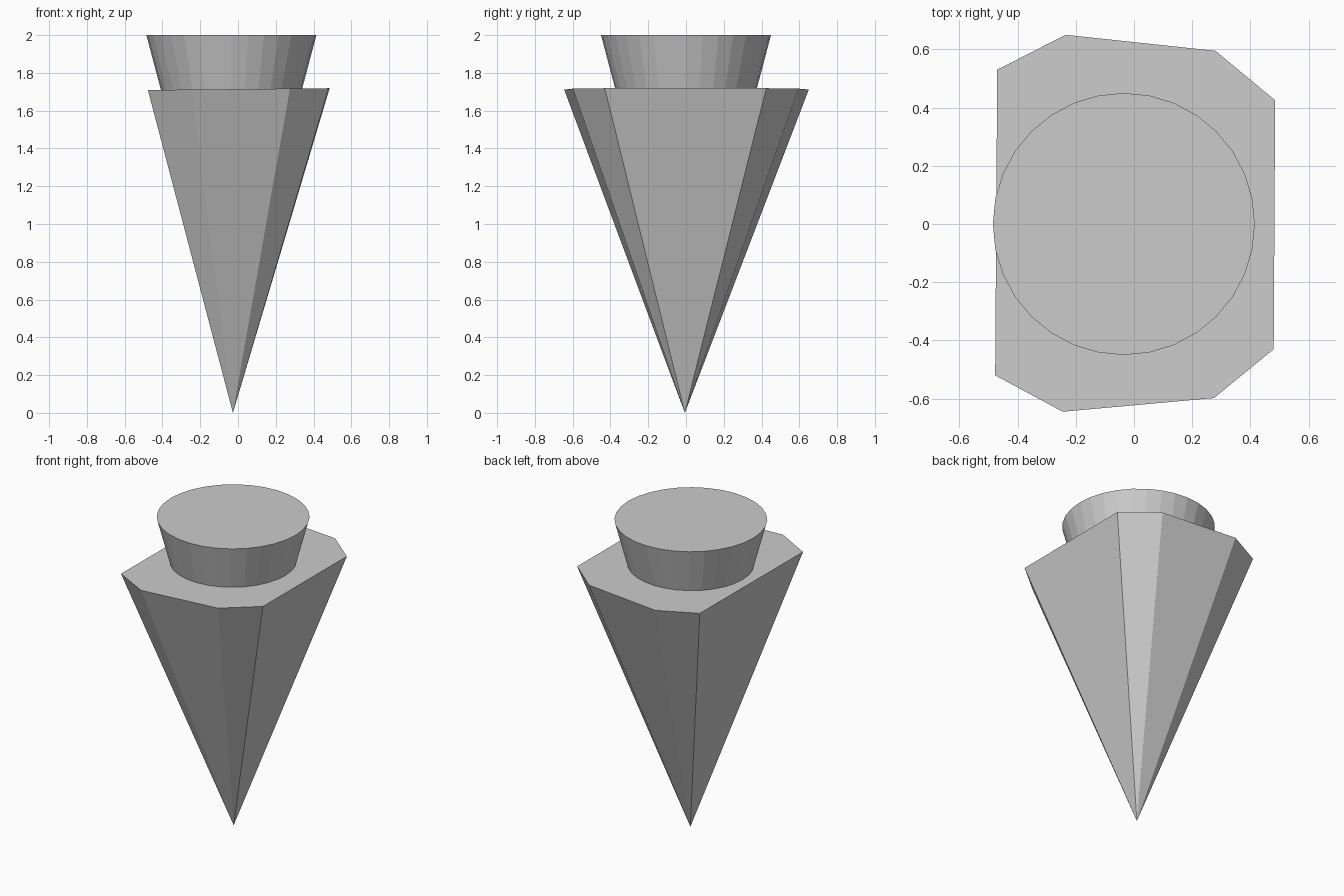
import bpy, bmesh
from math import cos, sin, pi

if "Cube" in bpy.data.objects:
    bpy.data.objects.remove(bpy.data.objects["Cube"])


def make_object(name, bm):
    bmesh.ops.recalc_face_normals(bm, faces=bm.faces)
    mesh = bpy.data.meshes.new(name)
    bm.to_mesh(mesh)
    bm.free()
    obj = bpy.data.objects.new(name, mesh)
    bpy.context.collection.objects.link(obj)
    return obj


# Eight-sided pointed body, tip down, with a slightly tilted flat top
outline = [(-0.47, 0.53), (-0.235, 0.65), (0.28, 0.595), (0.485, 0.425),
           (0.48, -0.43), (0.275, -0.598), (-0.245, -0.645), (-0.477, -0.52)]
bm = bmesh.new()
tip = bm.verts.new((-0.027, -0.006, 0))
rim = [bm.verts.new((x, y, 1.714 + 0.01 * x)) for x, y in outline]
bm.faces.new(rim)
for i, v in enumerate(rim):
    bm.faces.new((v, rim[(i + 1) % len(rim)], tip))
make_object("pointed_body", bm)

# Flared round stopper seated in the top
SIDES = 32
bm = bmesh.new()
rings = []
for radius, z in ((0.373, 1.71), (0.45, 2.0)):
    rings.append([bm.verts.new((-0.035 + radius * cos(2 * pi * i / SIDES),
                                radius * sin(2 * pi * i / SIDES), z))
                  for i in range(SIDES)])
low, high = rings
bm.faces.new(low)
bm.faces.new(high)
for i in range(SIDES):
    j = (i + 1) % SIDES
    bm.faces.new((low[i], low[j], high[j], high[i]))
make_object("stopper", bm)
